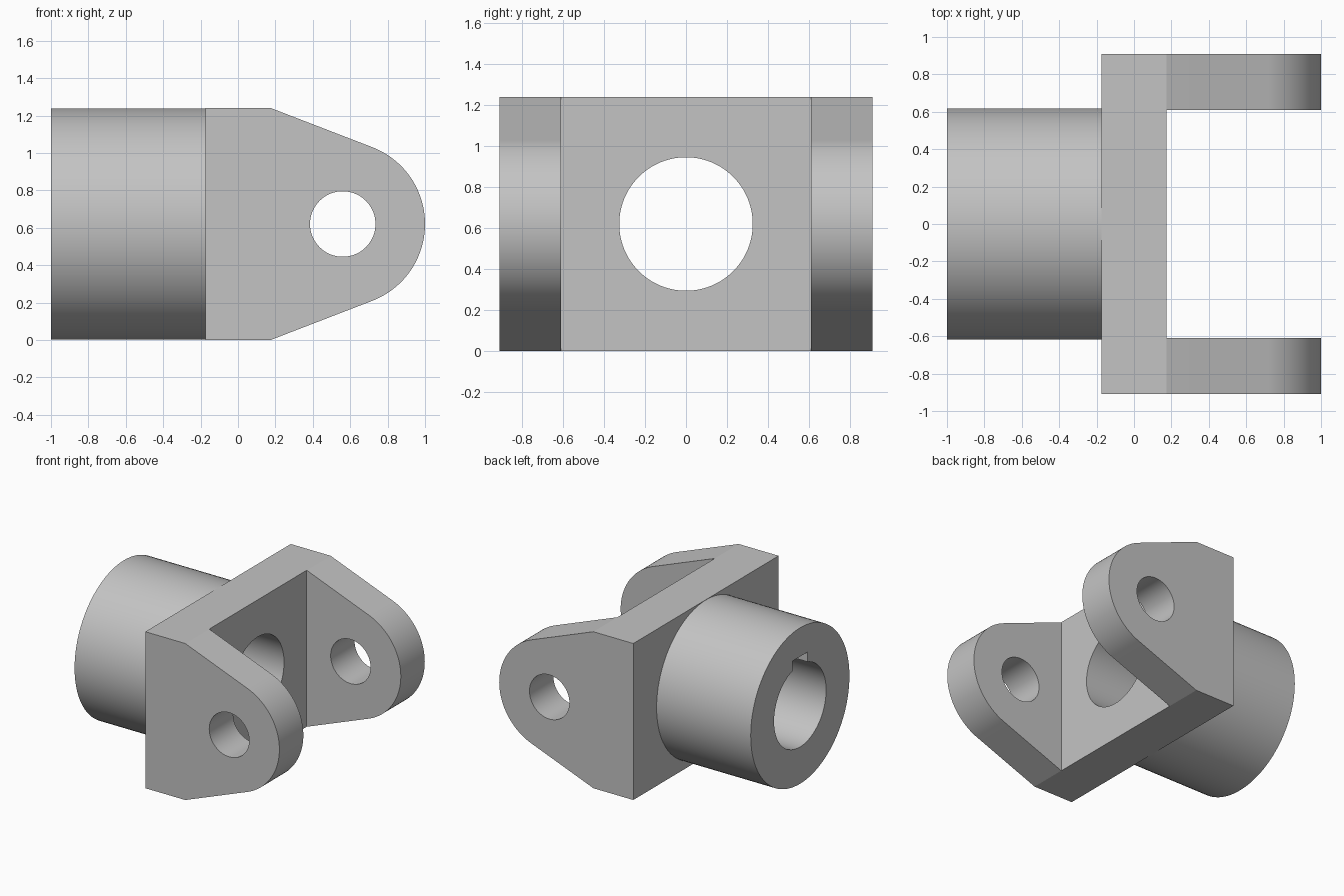
import bpy
import bmesh
from math import cos, sin, radians
from mathutils import Vector

if "Cube" in bpy.data.objects:
    bpy.data.objects.remove(bpy.data.objects["Cube"])

MID = 0.62            # height of the shaft and pin axes
PLATE = 0.175         # half thickness of the base plate
WIDTH = 0.91          # half width of the yoke
GAP = 0.61            # half width of the slot between the arms

steel = bpy.data.materials.new("steel_grey")
steel.use_nodes = True
grey = (0.55, 0.55, 0.55, 1)
steel.diffuse_color = grey
steel.node_tree.nodes["Principled BSDF"].inputs["Base Color"].default_value = grey


def prism(name, points, sweep):
    """Extrude a planar outline along the sweep vector."""
    bm = bmesh.new()
    face = bm.faces.new([bm.verts.new(p) for p in points])
    moved = bmesh.ops.extrude_face_region(bm, geom=[face])["geom"]
    bmesh.ops.translate(bm, vec=Vector(sweep),
                        verts=[v for v in moved if isinstance(v, bmesh.types.BMVert)])
    bmesh.ops.recalc_face_normals(bm, faces=bm.faces)
    mesh = bpy.data.meshes.new(name)
    bm.to_mesh(mesh)
    bm.free()
    mesh.materials.append(steel)
    obj = bpy.data.objects.new(name, mesh)
    bpy.context.collection.objects.link(obj)
    return obj


def box(name, x0, x1, y, z0, z1):
    outline = [(x0, -y, z0), (x1, -y, z0), (x1, -y, z1), (x0, -y, z1)]
    return prism(name, outline, (0, 2 * y, 0))


def circle(radius, count=96):
    return [(radius * cos(radians(360 * i / count)),
             radius * sin(radians(360 * i / count))) for i in range(count)]


def shaft(name, radius, x0, x1):
    return prism(name, [(x0, a, MID + b) for a, b in circle(radius)], (x1 - x0, 0, 0))


def combine(target, tool, operation):
    """Apply a boolean and discard the tool."""
    mod = target.modifiers.new(operation, "BOOLEAN")
    mod.operation, mod.object, mod.solver = operation, tool, "EXACT"
    bpy.context.view_layer.objects.active = target
    bpy.ops.object.modifier_apply(modifier=mod.name)
    bpy.data.objects.remove(tool)


# Yoke side outline: square base, tapering to a rounded lug
PIN_X, LUG = 0.56, 0.44
outline = [(PLATE, 2 * MID), (-PLATE, 2 * MID), (-PLATE, 0), (PLATE, 0)]
for i in range(49):
    a = radians(-69 + 138 * i / 48)
    outline.append((PIN_X + LUG * cos(a), MID + LUG * sin(a)))
yoke = prism("clevis_yoke", [(x, -WIDTH, z) for x, z in outline], (0, 2 * WIDTH, 0))

# Slot between the two arms, and the pin hole through both
combine(yoke, box("slot_cutter", PLATE, 1.2, GAP, -0.2, 1.5), "DIFFERENCE")
pin = prism("pin_cutter", [(PIN_X + a, -1.2, MID + b) for a, b in circle(0.175)], (0, 2.4, 0))
combine(yoke, pin, "DIFFERENCE")

# Round hub behind the plate, bored through, with a keyway stopping at the plate
combine(yoke, shaft("hub", 0.618, -1, 0), "UNION")
combine(yoke, shaft("bore_cutter", 0.326, -1.2, 0.5), "DIFFERENCE")
combine(yoke, box("keyway_cutter", -1.2, -PLATE, 0.095, MID, MID + 0.39), "DIFFERENCE")

# Smooth curves with crisp edges
bpy.ops.object.select_all(action="DESELECT")
yoke.select_set(True)
bpy.context.view_layer.objects.active = yoke
bpy.ops.object.shade_smooth_by_angle(angle=radians(20))
